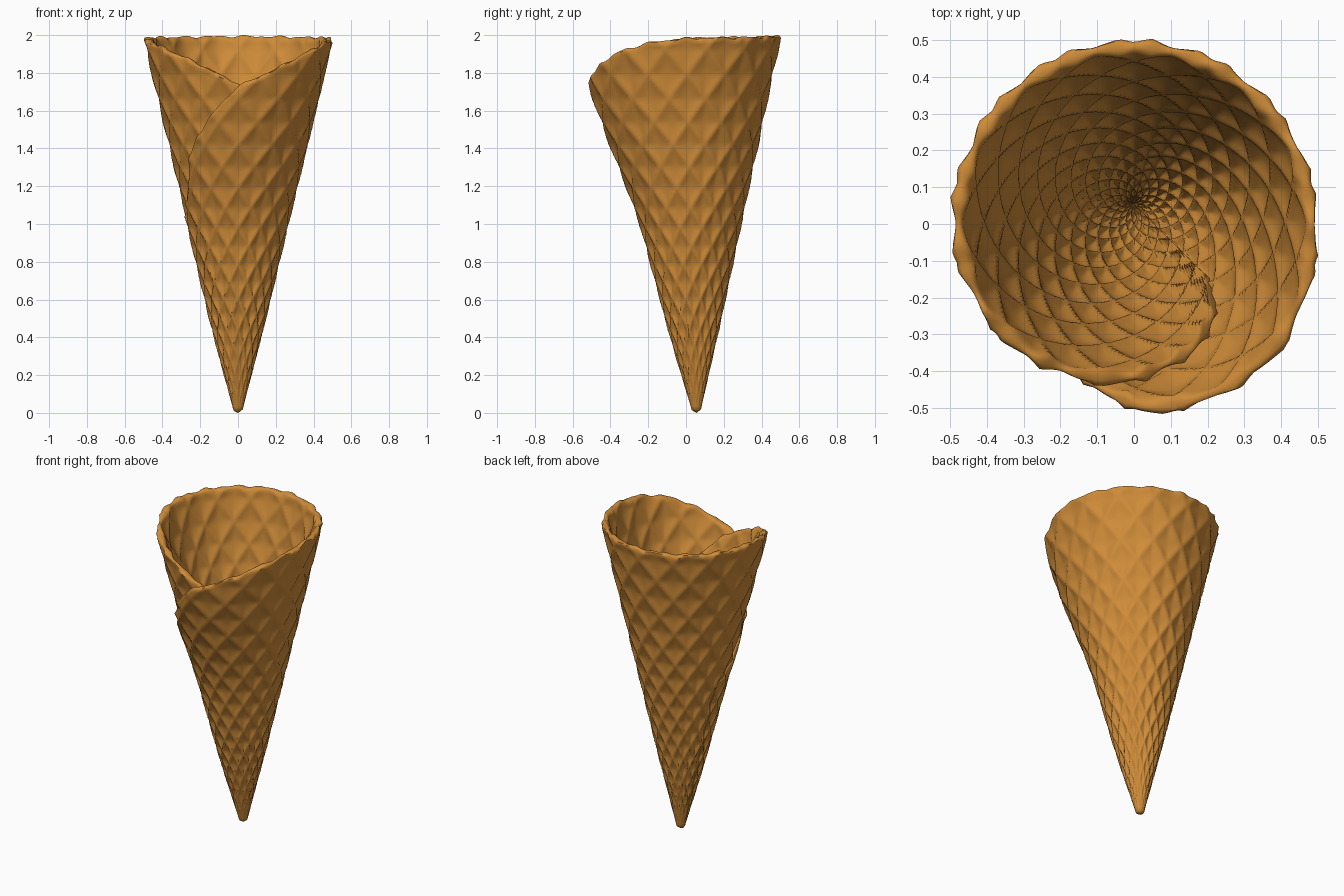
import bpy, bmesh, math

if "Cube" in bpy.data.objects:
    bpy.data.objects.remove(bpy.data.objects["Cube"])

# Rolled wafer sheet: angle is measured from the front (-y) towards +x, in degrees.
# It starts at the outer flap on the left front, goes all the way round,
# and ends tucked in behind the flap.
RIM = [(-100, 1.0), (-75, 1.08), (-54, 1.2), (-45, 1.35), (-31, 1.47), (-18, 1.58),
       (0, 1.73), (32, 1.86), (45, 1.91), (66, 1.96), (90, 1.985), (180, 1.995),
       (270, 1.985), (300, 1.94), (325, 1.875), (360, 1.745), (385, 1.58),
       (400, 1.4), (410, 1.1)]
COLS, ROWS, THICK, DIAMONDS = 320, 110, 0.034, 14


def smooth(t):
    t = max(0.0, min(1.0, t))
    return t * t * (3 - 2 * t)


def rim_height(a):
    for (a0, z0), (a1, z1) in zip(RIM, RIM[1:]):
        if a <= a1:
            z = z0 + (z1 - z0) * (a - a0) / (a1 - a0)
            break
    # slightly uneven baked edge
    return z + 0.004 * math.sin(math.radians(a) * 17) + 0.003 * math.sin(math.radians(a) * 29)


def cone_radius(z):
    if z < 0.03:
        return 0.0272 * math.sqrt(max(0, 1 - (1 - z / 0.03) ** 2))
    return 0.02 + 0.24 * z


def flap_offset(a, z):
    # the outer layer lifts away from the inner one towards the top
    if a > 110:
        return 0.0
    lift = 1 + a / 110 if a < 0 else math.cos(math.radians(min(a, 90))) ** 1.5
    base = 0.006 * min(1, z / 0.3) * smooth((110 - a) / 60)
    return base + 0.075 * max(0, lift) * smooth((z - 0.9) / 0.85)


def waffle(a, z):
    # crossing helical ridges, 0 in a diamond's middle and 1 on a ridge
    p = a / 360 * DIAMONDS
    q = math.log(1 + 0.58 * z) / 0.075

    def ridge(t):
        return (abs((t % 1) - 0.5) * 2) ** 2
    return max(ridge((p + q) / 1.0), ridge((p - q) / 1.0))


def point(a, z, depth):
    # depth 0 = outside surface, 1 = inside surface
    r = cone_radius(z)
    fade = min(1, z / 0.5)
    relief = (waffle(a, z) - 0.45) * 0.018 * fade
    r += flap_offset(a, z) - THICK * depth + relief * (1 - 2 * depth)
    r = max(0.0, r)
    t = math.radians(a)
    return (r * math.sin(t), 0.055 * (1 - z / 2) - r * math.cos(t), z)


bm = bmesh.new()
columns = []
for i in range(COLS + 1):
    a = -100 + 510 * i / COLS
    top = rim_height(a)
    body = top - 0.014
    col = [bm.verts.new(point(a, body * j / ROWS, 0)) for j in range(ROWS + 1)]
    # rounded lip
    for k in (0.15, 0.35, 0.65, 0.85):
        h = body + 0.014 * math.sqrt(1 - (2 * k - 1) ** 2)
        col.append(bm.verts.new(point(a, h, k)))
    col += [bm.verts.new(point(a, 0.05 + (body - 0.05) * j / ROWS, 1))
            for j in range(ROWS, -1, -1)]
    columns.append(col)

for c0, c1 in zip(columns, columns[1:]):
    for j in range(len(c0) - 1):
        bm.faces.new((c0[j], c1[j], c1[j + 1], c0[j + 1]))
# close the two end edges of the sheet
for col in (columns[0], columns[-1]):
    n = len(col)
    for j in range(n // 2 - 1):
        bm.faces.new((col[j], col[j + 1], col[n - 2 - j], col[n - 1 - j]))

bmesh.ops.remove_doubles(bm, verts=bm.verts, dist=1e-5)
bmesh.ops.recalc_face_normals(bm, faces=bm.faces)

mesh = bpy.data.meshes.new("waffle_cone")
bm.to_mesh(mesh)
bm.free()
cone = bpy.data.objects.new("waffle_cone", mesh)
bpy.context.collection.objects.link(cone)

# baked wafer colour
mat = bpy.data.materials.new("baked_golden_brown")
mat.diffuse_color = (0.62, 0.26, 0.04, 1)
mat.use_nodes = True
mat.node_tree.nodes["Principled BSDF"].inputs["Base Color"].default_value = mat.diffuse_color
mesh.materials.append(mat)

bpy.context.view_layer.objects.active = cone
cone.select_set(True)
bpy.ops.object.shade_smooth_by_angle(angle=math.radians(50))
